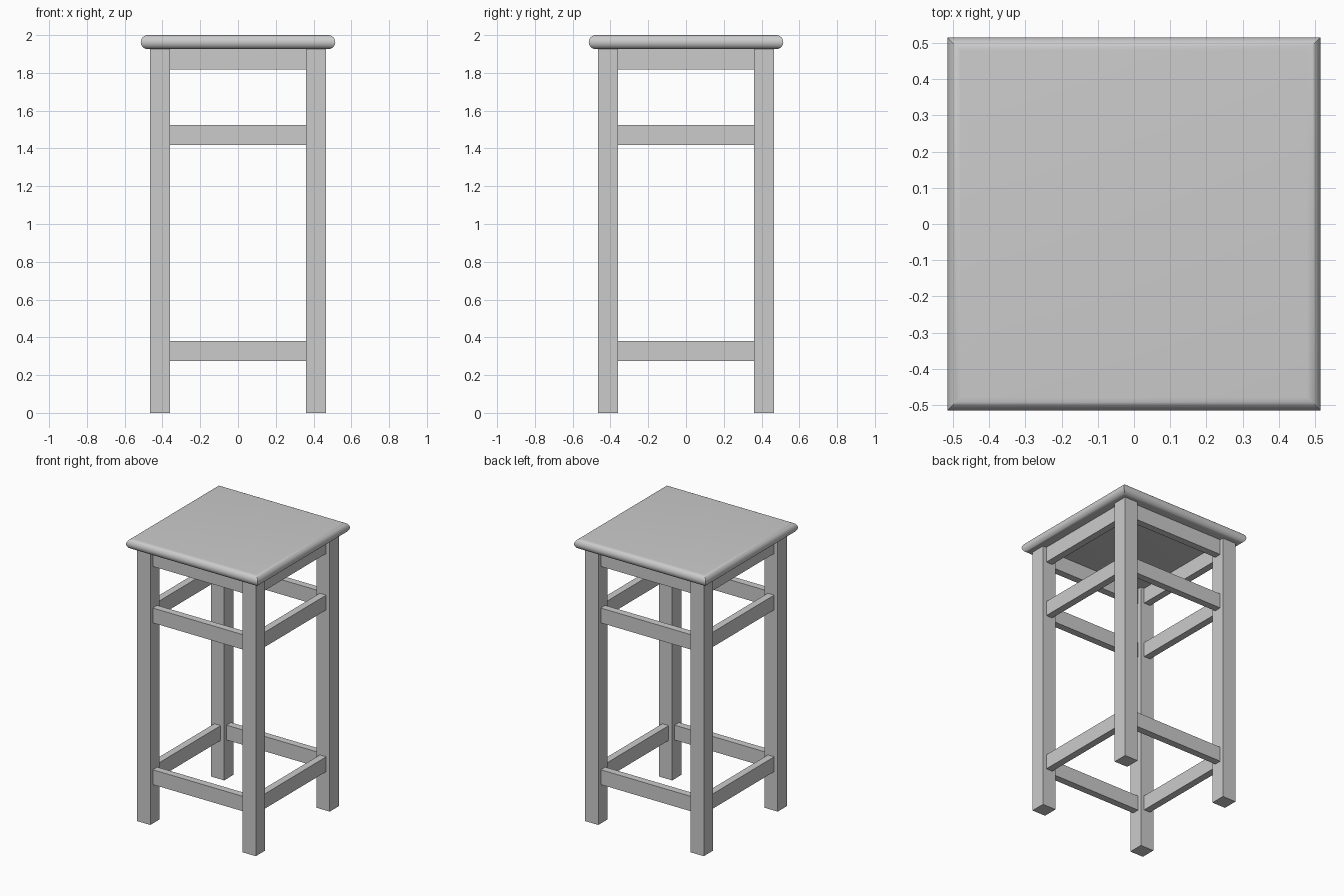
import bpy
import bmesh
import math

SEAT_HALF, SEAT_R = 0.515, 0.037      # half width and edge radius of the seat
LEG_OUT, LEG_IN = 0.465, 0.36         # outer and inner leg faces
RAIL_THICK = 0.05
RAIL_H = 0.105
SEAT_UNDER = 2 - 2 * SEAT_R

cube = bpy.data.objects.get("Cube")
if cube:
    bpy.data.objects.remove(cube, do_unlink=True)

grey = bpy.data.materials.new("plain grey")
grey.use_nodes = True
colour = (0.6, 0.6, 0.6, 1)
grey.diffuse_color = colour
grey.node_tree.nodes["Principled BSDF"].inputs["Base Color"].default_value = colour


def add_object(name, bm):
    bmesh.ops.recalc_face_normals(bm, faces=bm.faces)
    mesh = bpy.data.meshes.new(name)
    bm.to_mesh(mesh)
    bm.free()
    mesh.materials.append(grey)
    obj = bpy.data.objects.new(name, mesh)
    bpy.context.collection.objects.link(obj)
    return obj


def box(name, centre, size):
    bm = bmesh.new()
    bmesh.ops.create_cube(bm, size=1)
    bmesh.ops.scale(bm, vec=size, verts=bm.verts)
    bmesh.ops.translate(bm, vec=centre, verts=bm.verts)
    return add_object(name, bm)


# Seat: square rings stacked along a half-round edge, with mitred corners
bm = bmesh.new()
steps = 16
rings = []
for i in range(steps + 1):
    a = math.pi * (i / steps - 0.5)
    h = SEAT_HALF - SEAT_R + SEAT_R * math.cos(a)
    z = 2 - SEAT_R + SEAT_R * math.sin(a)
    rings.append([bm.verts.new((sx * h, sy * h, z))
                  for sx, sy in ((-1, -1), (1, -1), (1, 1), (-1, 1))])
for low, high in zip(rings, rings[1:]):
    for k in range(4):
        n = (k + 1) % 4
        bm.faces.new((low[k], low[n], high[n], high[k]))
bm.faces.new(rings[0])
bm.faces.new(rings[-1])
seat = add_object("seat", bm)
bpy.ops.object.select_all(action="DESELECT")
seat.select_set(True)
bpy.context.view_layer.objects.active = seat
bpy.ops.object.shade_smooth_by_angle(angle=math.radians(30))

# Legs
mid = (LEG_OUT + LEG_IN) / 2
width = LEG_OUT - LEG_IN
for y, depth_name in ((-mid, "front"), (mid, "back")):
    for x, side_name in ((mid, "left"), (-mid, "right")):
        box(f"{depth_name}_{side_name}_leg", (x, y, SEAT_UNDER / 2),
            (width, width, SEAT_UNDER))

# Apron and two levels of stretchers, centred on the legs
levels = (("apron", 1.817, SEAT_UNDER),
          ("upper_stretcher", 1.418, 1.418 + RAIL_H),
          ("lower_stretcher", 0.275, 0.275 + RAIL_H))
for name, z0, z1 in levels:
    z, h = (z0 + z1) / 2, z1 - z0
    for sign, across, along in ((-1, "front", "right"), (1, "back", "left")):
        box(f"{across}_{name}", (0, sign * mid, z), (2 * LEG_IN, RAIL_THICK, h))
        box(f"{along}_{name}", (sign * mid, 0, z), (RAIL_THICK, 2 * LEG_IN, h))
